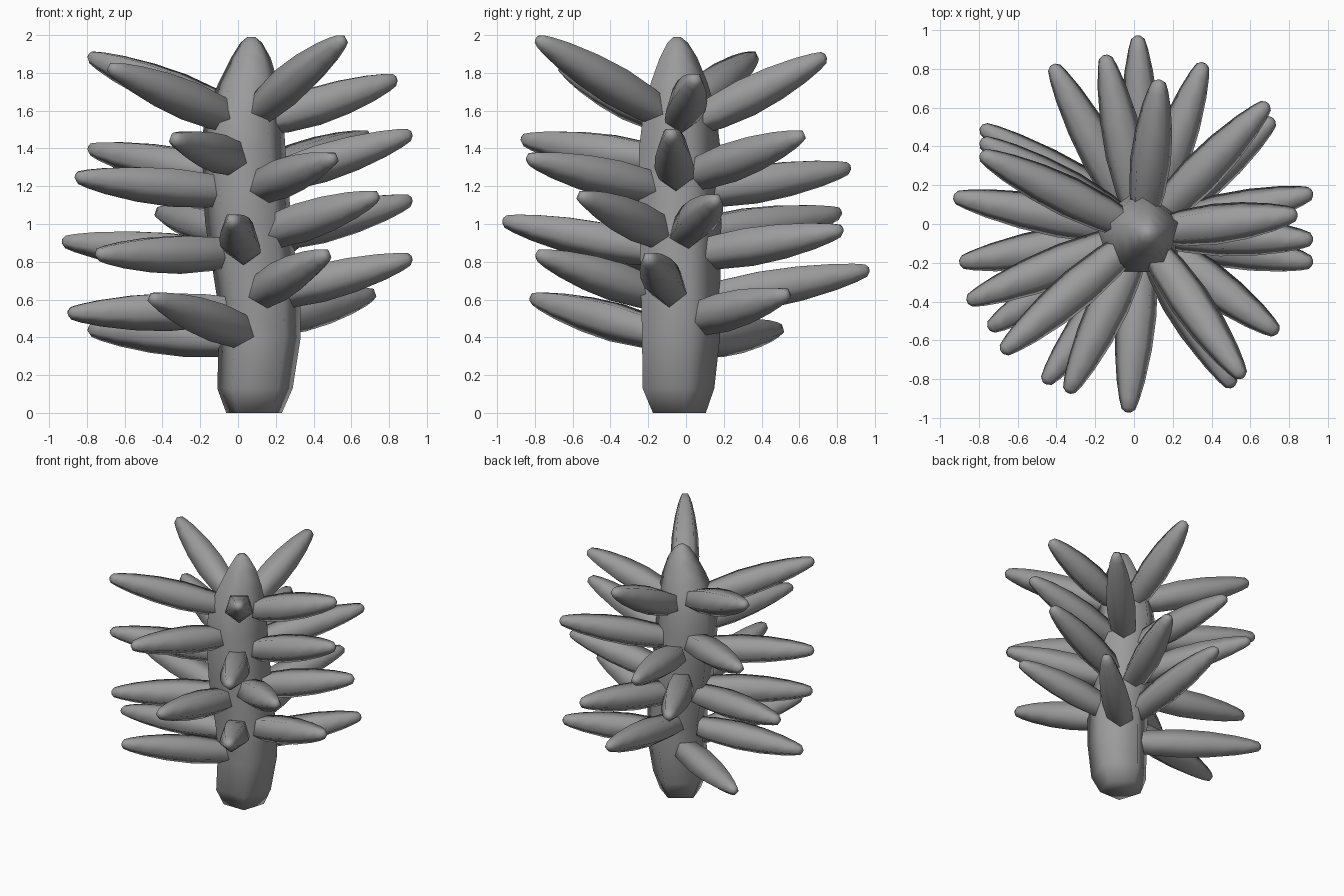
import bpy, bmesh, math
from mathutils import Vector

if "Cube" in bpy.data.objects:
    bpy.data.objects.remove(bpy.data.objects["Cube"], do_unlink=True)

grey = bpy.data.materials.new("plain grey")
grey.use_nodes = True
grey.diffuse_color = (0.33, 0.33, 0.33, 1)
grey.node_tree.nodes["Principled BSDF"].inputs["Base Color"].default_value = (0.33, 0.33, 0.33, 1)

SIDES = 5


def make_tube(name, rings, side, up):
    """Closed five-sided smooth tube through rings of (centre, radius), one corner towards up."""
    bm = bmesh.new()
    loops = []
    for centre, radius in rings:
        loop = []
        for i in range(SIDES):
            angle = math.tau * i / SIDES
            offset = side * math.sin(angle) + up * math.cos(angle)
            loop.append(bm.verts.new(centre + offset * radius))
        loops.append(loop)
    for lower, upper in zip(loops, loops[1:]):
        for i in range(SIDES):
            j = (i + 1) % SIDES
            bm.faces.new((lower[i], lower[j], upper[j], upper[i]))
    bm.faces.new(loops[0][::-1])
    bm.faces.new(loops[-1])
    bmesh.ops.recalc_face_normals(bm, faces=bm.faces)
    mesh = bpy.data.meshes.new(name)
    bm.to_mesh(mesh)
    bm.free()
    mesh.materials.append(grey)
    part = bpy.data.objects.new(name, mesh)
    bpy.context.collection.objects.link(part)
    bpy.ops.object.select_all(action="DESELECT")
    part.select_set(True)
    bpy.context.view_layer.objects.active = part
    bpy.ops.object.shade_smooth_by_angle(angle=math.radians(75))


# Stem: height, centre x, centre y, radius
stem_profile = [
    (0, .085, -.05, .155), (.13, .09, -.06, .21), (.4, .115, -.048, .228),
    (.6, .11, -.05, .231), (1, .055, -.053, .24), (1.4, .025, -.056, .238),
    (1.6, .035, -.053, .212), (1.75, .055, -.052, .165), (1.88, .068, -.05, .11),
    (1.96, .07, -.05, .06), (1.99, .07, -.05, .022),
]
stem_rings = [(Vector((x, y, z)), r) for z, x, y, r in stem_profile]
make_tube("stem", stem_rings, Vector((1, 0, 0)), Vector((0, 1, 0)))

# Leaves: tip x, y, z and rise from the stem to the tip
leaf_tips = [
    (-.79, .5, .44, .05), (-.9, -.2, .53, -.02), (-.46, -.82, .61, .18),
    (.72, .54, .63, .13), (.02, .97, .76, .15), (.92, -.2, .82, .18),
    (-.75, -.54, .84, -.01), (.47, -.79, .84, .2), (-.93, .14, .91, .07),
    (.36, .83, .97, .12), (-.03, -.97, 1.02, .15), (-.42, .82, 1.06, .1),
    (.92, .16, 1.13, .18), (.74, -.56, 1.15, .19), (-.86, -.4, 1.25, .07),
    (-.15, .87, 1.3, .12), (.51, -.84, 1.35, .15), (-.79, .43, 1.4, .13),
    (-.34, -.87, 1.45, .1), (.69, .62, 1.47, .2), (.92, -.08, 1.48, .22),
    (.84, .05, 1.77, .2), (-.68, -.66, 1.83, .25), (-.79, .36, 1.89, .27),
    (.13, .74, 1.89, .31), (.56, -.79, 1.98, .36),
]

# Leaf outline: part of the length, radius
leaf_profile = [(0, .075), (.15, .098), (.38, .111), (.6, .101), (.8, .077),
                (.92, .054), (.98, .037), (1, .014)]

for number, (x, y, z, rise) in enumerate(leaf_tips, 1):
    tip = Vector((x, y, z))
    # The lowest leaves grow from the bend at the foot of the stem
    height = z - rise
    axis = Vector((.12 if height < .5 else .045, -.045, height))
    outward = Vector((x - axis.x, y - axis.y, 0)).normalized()
    surface = axis + outward * .17
    direction = (tip - surface).normalized()
    root = surface - direction * .08
    side = direction.cross(Vector((0, 0, 1))).normalized()
    down = direction.cross(side)
    rings = [(root.lerp(tip, t), r) for t, r in leaf_profile]
    make_tube(f"leaf_{number}", rings, side, down)
